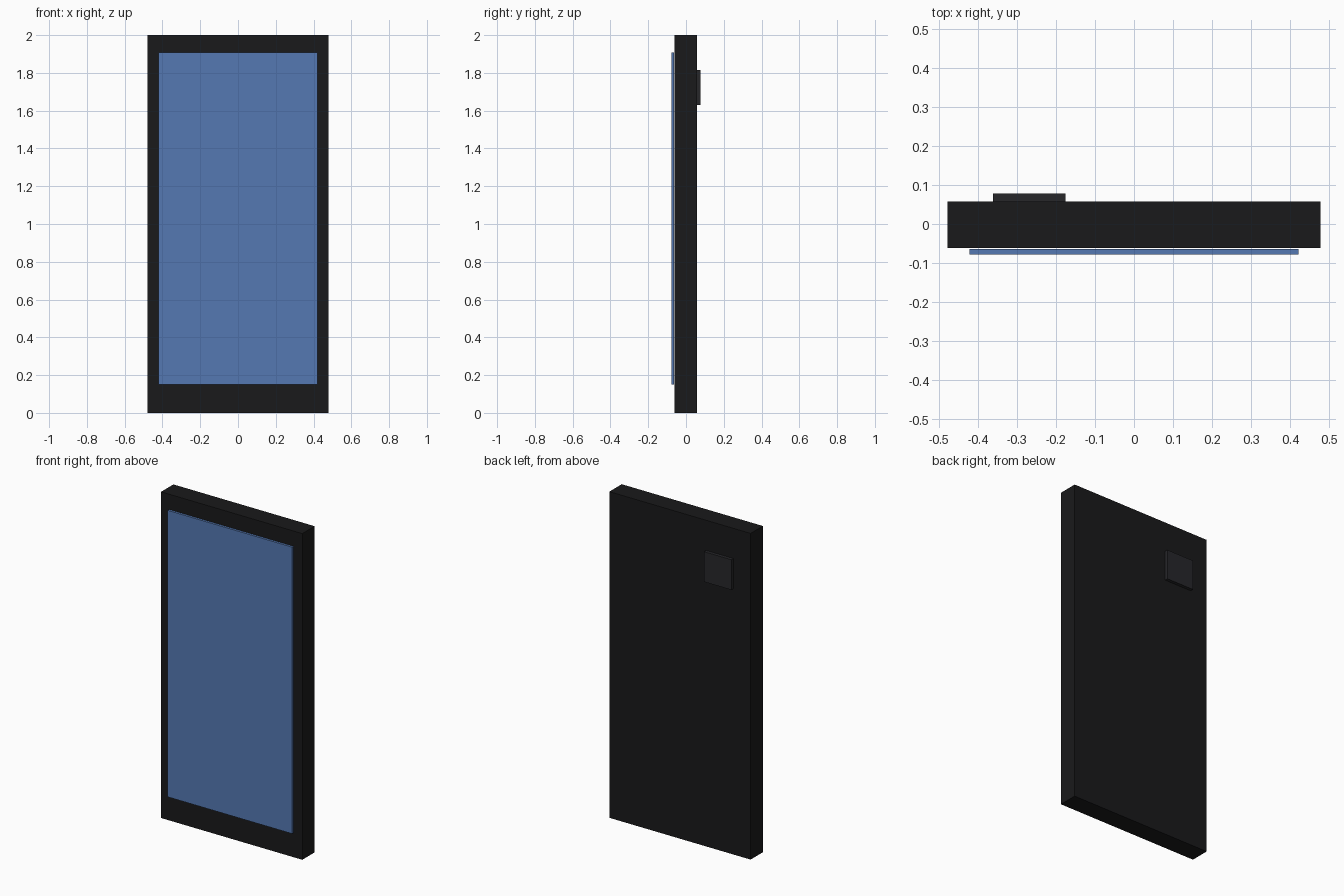
import bpy

if "Cube" in bpy.data.objects:
    bpy.data.objects.remove(bpy.data.objects["Cube"])


def material(name, color):
    mat = bpy.data.materials.new(name)
    mat.diffuse_color = (*color, 1.0)
    mat.use_nodes = True
    mat.node_tree.nodes["Principled BSDF"].inputs["Base Color"].default_value = mat.diffuse_color
    return mat


def box(name, low, high, mat):
    center = [(a + b) / 2 for a, b in zip(low, high)]
    bpy.ops.mesh.primitive_cube_add(size=1, location=center)
    obj = bpy.context.object
    obj.name = name
    obj.scale = [b - a for a, b in zip(low, high)]
    bpy.ops.object.transform_apply(location=False, rotation=False, scale=True)
    obj.data.materials.append(mat)
    return obj


black = material("black_casing", (0.01, 0.01, 0.011))
blue = material("blue_glass", (0.09, 0.19, 0.45))
charcoal = material("charcoal_lens", (0.02, 0.02, 0.023))

# Slab casing
box("phone_body", (-0.479, -0.061, 0), (0.479, 0.058, 2), black)
# Display panel, a hair proud of the casing
box("screen", (-0.422, -0.078, 0.151), (0.422, -0.064, 1.908), blue)
# Rear camera block
box("camera_bump", (-0.362, 0.056, 1.63), (-0.176, 0.078, 1.815), charcoal)
